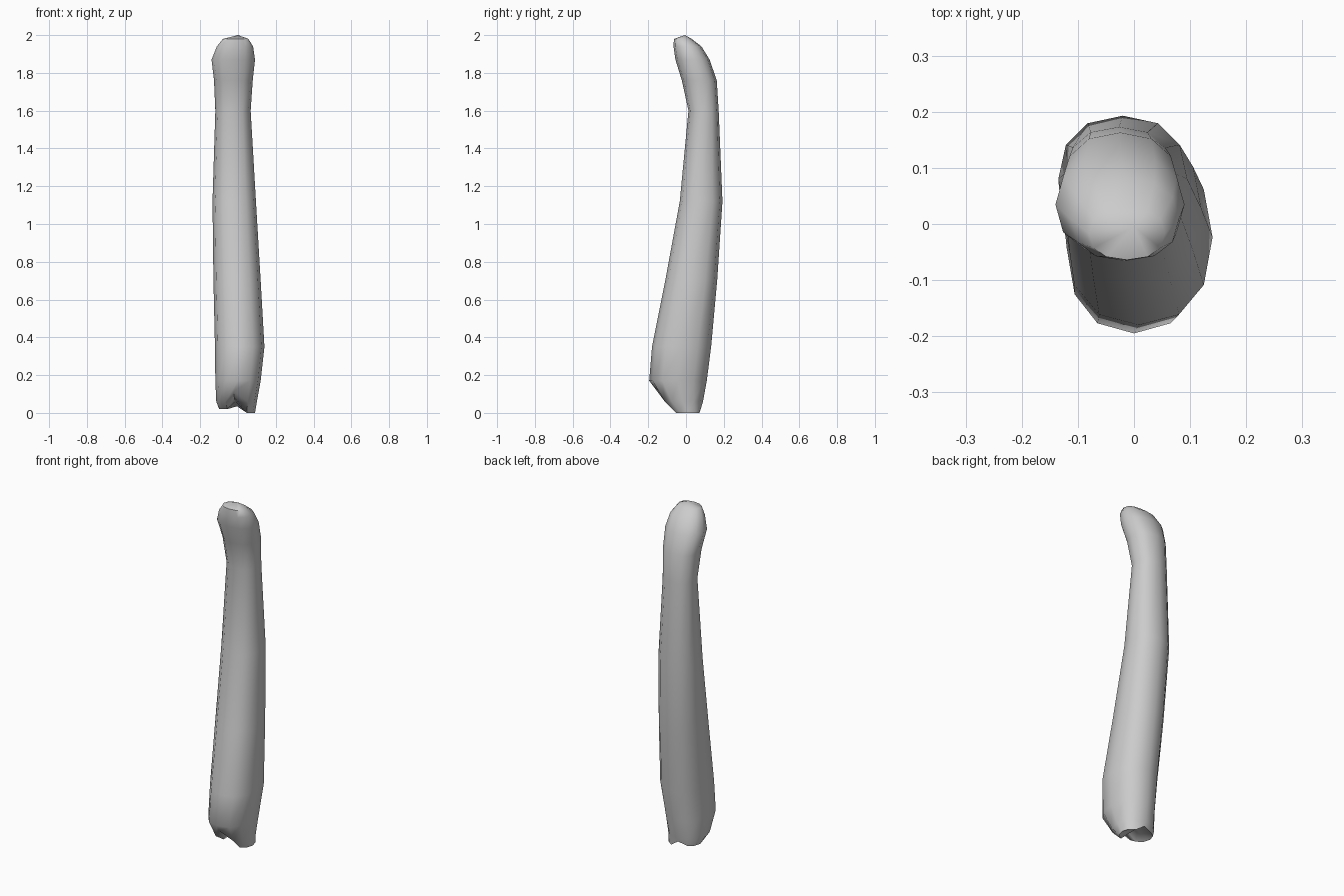
import bpy, bmesh, math

if "Cube" in bpy.data.objects:
    bpy.data.objects.remove(bpy.data.objects["Cube"])

SIDES = 12
# Cross-sections up the shaft: z, x min, x max, y min, y max
SECTIONS = [
    (0.01, -0.10, 0.09, -0.06, 0.08),
    (0.06, -0.115, 0.10, -0.125, 0.09),
    (0.17, -0.12, 0.12, -0.195, 0.11),
    (0.35, -0.122, 0.14, -0.18, 0.133),
    (0.70, -0.13, 0.12, -0.11, 0.165),
    (1.12, -0.135, 0.095, -0.033, 0.193),
    (1.60, -0.12, 0.067, 0.013, 0.173),
    (1.76, -0.127, 0.078, -0.022, 0.163),
    (1.87, -0.14, 0.09, -0.056, 0.125),
    (1.94, -0.112, 0.08, -0.066, 0.082),
    (1.98, -0.08, 0.055, -0.064, 0.03),
]


def signed_power(v, p):
    return math.copysign(abs(v) ** p, v) if abs(v) > 1e-6 else 0.0


def add_ring(bm, z, x0, x1, y0, y1):
    cx, cy, rx, ry = (x0 + x1) / 2, (y0 + y1) / 2, (x1 - x0) / 2, (y1 - y0) / 2
    ring = []
    for i in range(SIDES):
        a = 2 * math.pi * i / SIDES
        x = cx + rx * signed_power(math.cos(a), 0.88)
        y = cy + ry * signed_power(math.sin(a), 0.88)
        ring.append(bm.verts.new((x, y, z)))
    return ring


# Lofted bone shaft with rounded head
bm = bmesh.new()
rings = [add_ring(bm, *s) for s in SECTIONS]
for lower, upper in zip(rings, rings[1:]):
    for i in range(SIDES):
        j = (i + 1) % SIDES
        bm.faces.new((lower[i], lower[j], upper[j], upper[i]))

# Knuckle notch: lift the front centre, and level the two lobes
front, back = SIDES * 3 // 4, SIDES // 4
rings[1][front].co = (-0.02, -0.145, 0.115)
rings[0][front].co = (-0.02, -0.08, 0.085)
rings[0][back].co.z = 0.035
for i, vert in enumerate(rings[0]):
    if vert.co.x > 0.02:
        vert.co.z = 0.0
    elif i not in (front, back):
        vert.co.z = 0.02

# Close both ends with fans
hollow = bm.verts.new((-0.015, 0.01, 0.06))
crown = bm.verts.new((0.0, -0.005, 2.0))
for i in range(SIDES):
    j = (i + 1) % SIDES
    bm.faces.new((rings[0][j], rings[0][i], hollow))
    bm.faces.new((rings[-1][i], rings[-1][j], crown))

bmesh.ops.recalc_face_normals(bm, faces=bm.faces)
mesh = bpy.data.meshes.new("bone_shaft")
bm.to_mesh(mesh)
bm.free()
bone = bpy.data.objects.new("bone_shaft", mesh)
bpy.context.collection.objects.link(bone)
bpy.context.view_layer.objects.active = bone
bone.select_set(True)
bpy.ops.object.shade_smooth_by_angle(angle=math.radians(60))
